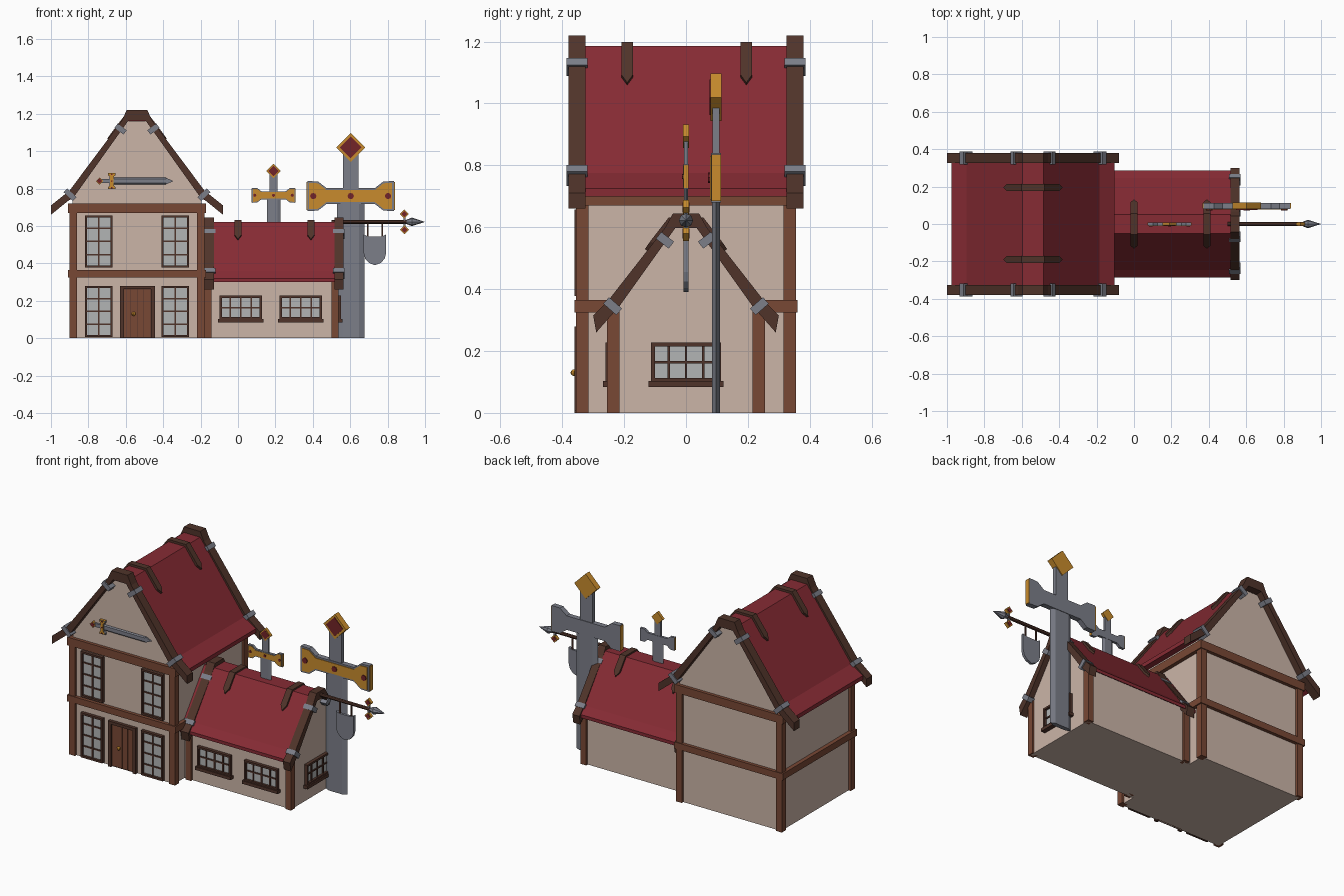
import bpy, bmesh, math
from mathutils import Matrix, Vector

if "Cube" in bpy.data.objects:
    bpy.data.objects.remove(bpy.data.objects["Cube"])


def mat(name, r, g, b):
    m = bpy.data.materials.new(name)
    m.diffuse_color = (r, g, b, 1)
    m.use_nodes = True
    m.node_tree.nodes["Principled BSDF"].inputs["Base Color"].default_value = m.diffuse_color
    return m


PLASTER = mat("plaster", .60, .46, .39)
ROOF = mat("roof_red", .24, .024, .034)
BEAM = mat("beam_brown", .19, .065, .035)
DARK = mat("dark_wood", .08, .034, .023)
STEEL = mat("steel", .20, .21, .25)
GOLD = mat("gold", .58, .26, .026)
GEM = mat("gem_red", .17, .017, .021)
GLASS = mat("glass", .45, .46, .46)


def build(name, parts, m, matrix=None):
    """One object from prisms: (2D outline, axis, start, end)."""
    bm = bmesh.new()
    for pts, axis, a, b in parts:
        rings = []
        for t in (a, b):
            co = {'x': lambda u, v: (t, u, v), 'y': lambda u, v: (u, t, v),
                  'z': lambda u, v: (u, v, t)}[axis]
            rings.append([bm.verts.new(co(u, v)) for u, v in pts])
        lo, hi = rings
        n = len(pts)
        bm.faces.new(lo)
        bm.faces.new(hi[::-1])
        for i in range(n):
            j = (i + 1) % n
            bm.faces.new((lo[i], hi[i], hi[j], lo[j]))
    if matrix:
        bm.transform(matrix)
    bmesh.ops.recalc_face_normals(bm, faces=bm.faces)
    return finish(name, bm, m)


def finish(name, bm, m):
    me = bpy.data.meshes.new(name)
    bm.to_mesh(me)
    bm.free()
    me.materials.append(m)
    ob = bpy.data.objects.new(name, me)
    bpy.context.collection.objects.link(ob)
    return ob


def box(x0, x1, y0, y1, z0, z1):
    return ([(x0, y0), (x1, y0), (x1, y1), (x0, y1)], 'z', z0, z1)


def ngon(x, z, r, n, turn=0):
    return [(x + r * math.cos(turn + math.tau * i / n),
             z + r * math.sin(turn + math.tau * i / n)) for i in range(n)]


def closed(half, c):
    return [(c + d, z) for d, z in half] + [(c - d, z) for d, z in reversed(half)]


def strip(outer, inner, c):
    h = outer + inner[::-1]
    return [(c + d, z) for d, z in h] + [(c - d, z) for d, z in reversed(h)]


def strap(name, path, axis, c, t, w):
    """Pointed strap bent over a ridge."""
    line = [(-d, z, k) for d, z, k in reversed(path)] + path
    bm = bmesh.new()
    rows = []
    for d, z, k in line:
        row = []
        for s in (-1, 1):
            o = t + s * k * w
            row.append(bm.verts.new((c + d, o, z) if axis == 'y' else (o, c + d, z)))
        rows.append(row)
    for p, q in zip(rows, rows[1:]):
        bm.faces.new((p[0], p[1], q[1], q[0]))
    bmesh.ops.remove_doubles(bm, verts=bm.verts, dist=1e-5)
    ob = finish(name, bm, DARK)
    mod = ob.modifiers.new("thickness", 'SOLIDIFY')
    mod.thickness, mod.offset = .026, 0


def house(name, axis, c, wall, ends, roof, roof_ends, barge, barges, brackets, straps, strap_path):
    build(name + "_walls", [(closed(wall, c), axis, *ends)], PLASTER)
    build(name + "_roof", [(strip(*roof, c), axis, *roof_ends)], ROOF)
    build(name + "_bargeboards", [(strip(*barge, c), axis, a, b) for a, b in barges], DARK)
    parts = []
    for a, b in barges:
        for d, z, ang, across in brackets:
            for s in (-1, 1):
                u = Vector((math.cos(ang), -math.sin(ang)))
                v = Vector((math.sin(ang), math.cos(ang)))
                p = [Vector((d, z)) + u * i * .014 + v * j * across
                     for i, j in ((-1, -1), (1, -1), (1, 1), (-1, 1))]
                parts.append(([(c + s * q.x, q.y) for q in p], axis, a - .007, b + .007))
    build(name + "_brackets", parts, STEEL)
    for i, t in enumerate(straps):
        strap(f"{name}_ridge_strap_{i}", strap_path, axis, c, t, .019)


# Tall house and low side wing
house("main", 'y', -.54, [(.05, 1.16), (.345, .755), (.345, 0)], (-.34, .34),
      ([(.055, 1.185), (.355, .775), (.435, .725)], [(.05, 1.155), (.34, .75), (.435, .70)]),
      (-.33, .33),
      ([(.055, 1.22), (.08, 1.165), (.36, .79), (.46, .71)],
       [(.045, 1.165), (.33, .765), (.46, .66)]),
      [(-.38, -.325), (.325, .38)],
      [(.088, 1.118, .93, .03), (.358, .767, .8, .034)], (-.19, .195),
      [(.055, 1.187, 1), (.13, 1.086, 1), (.148, 1.06, 0)])
house("wing", 'x', 0, [(.045, .605), (.24, .34), (.24, 0)], (-.2, .53),
      ([(.05, .622), (.245, .36), (.285, .32)], [(.045, .60), (.235, .335), (.285, .30)]),
      (-.2, .52),
      ([(.042, .645), (.068, .598), (.25, .365), (.30, .315)],
       [(.035, .597), (.215, .345), (.29, .26)]),
      [(-.18, -.127), (.515, .563)],
      [(.068, .558, .92, .026), (.237, .345, .85, .028)], (0, .39),
      [(.05, .62, 1), (.105, .547, 1), (.122, .522, 0)])

# Timber posts and bands
build("main_posts", [box(x, x + .04, y, y + .04, 0, .72)
                     for x in (-.90, -.22) for y in (-.355, .315)], BEAM)
build("main_bands", [box(-.91, -.172, -.36, .36, z0, z1)
                     for z0, z1 in ((.325, .365), (.67, .72))], BEAM)
build("wing_posts", [box(x, x + .038, y, y + .04, 0, .335)
                     for x in (-.18, .50) for y in (-.255, .215)], BEAM)


def window(name, face, plane, c, w, z0, z1, cols, rows, sill):
    def bar(u0, u1, depth, a, b):
        if face == 'front':
            return box(c + u0, c + u1, plane - depth, plane + .01, a, b)
        return box(plane - .01, plane + depth, c + u0, c + u1, a, b)
    f = .012
    parts = [bar(-w, -w + f, .02, z0, z1), bar(w - f, w, .02, z0, z1),
             bar(-w, w, .02, z0, z0 + f), bar(-w, w, .02, z1 - f, z1)]
    for i in range(1, cols):
        u = -w + 2 * w * i / cols
        parts.append(bar(u - .004, u + .004, .012, z0, z1))
    for i in range(1, rows):
        z = z0 + (z1 - z0) * i / rows
        parts.append(bar(-w, w, .012, z - .004, z + .004))
    if sill:
        parts.append(bar(-w - .008, w + .008, .028, z0 - .016, z0 + .003))
    build(name + "_frame", parts, DARK)
    build(name + "_glass", [bar(-w + .005, w - .005, .006, z0 + .005, z1 - .005)], GLASS)


for i, x in enumerate((-.745, -.335)):
    window(f"lower_window_{i}", 'front', -.34, x, .074, .006, .28, 2, 4, False)
    window(f"upper_window_{i}", 'front', -.34, x, .074, .377, .657, 2, 4, False)
for i, x in enumerate((.015, .335)):
    window(f"wing_window_{i}", 'front', -.24, x, .113, .10, .227, 4, 2, True)
window("side_window", 'right', .53, 0, .113, .10, .227, 4, 2, True)

# Door
build("door_frame", [box(-.632, -.612, -.36, -.33, 0, .28), box(-.465, -.445, -.36, -.33, 0, .28),
                     box(-.632, -.445, -.36, -.33, .262, .28)], DARK)
build("door_back", [box(-.62, -.455, -.345, -.33, 0, .27)], DARK)
build("door_planks", [box(-.61 + i * .036, -.577 + i * .036, -.353, -.34, .006, .26)
                      for i in range(4)], BEAM)
bpy.ops.mesh.primitive_uv_sphere_add(segments=8, ring_count=6, radius=.011, location=(-.558, -.362, .13))
bpy.context.object.name = "door_knob"
bpy.context.object.data.materials.append(GOLD)


def sword(name, loc, s, length, tip=0, turn=0, gw=1, ys=None):
    """Sword standing point-down, guard at the origin, thin along y."""
    M = (Matrix.Translation(loc) @ Matrix.Rotation(turn, 4, 'Y')
         @ Matrix.Diagonal((s, ys or s, s, 1)))
    L = length / s
    hexa = [(-.0725, 0), (-.045, -.013), (.045, -.013), (.0725, 0), (.045, .013), (-.045, .013)]
    build(name + "_blade", [(hexa, 'z', -L, 0)], STEEL, M)
    if tip:
        build(name + "_tip", [([(-.07, -L), (.07, -L), (0, -L - tip / s)], 'y', -.008, .008)], STEEL, M)
    build(name + "_grip", [box(-.042, .042, -.012, .012, 0, .24)], STEEL, M)

    def guard(k, e):
        r = [(.075, .043 - e), (.13, .043 - e), (.175, .078 - e), (.232 - e, .08 - e)]
        r = [(x * k, z) for x, z in r]
        r = r + [(x, -z) for x, z in reversed(r)]
        return r + [(-x, -z) for x, z in r]
    build(name + "_guard", [(guard(gw, 0), 'y', -.016, .016)], STEEL, M)
    g = .232 * gw
    build(name + "_guard_inlay", [(guard(gw, .01), 'y', -.02, -.01),
                                  box(g, g + .005, -.014, .016, -.075, .075),
                                  box(-g - .005, -g, -.014, .016, -.075, .075)], GOLD, M)
    build(name + "_studs", [(ngon(x * gw, 0, .017, 8), 'y', -.026, -.015)
                            for x in (-.2, 0, .2)], GEM, M)
    build(name + "_pommel", [(ngon(0, .26, .077, 4), 'y', -.018, .018)], GOLD, M)
    build(name + "_pommel_gem", [(ngon(0, .26, .058, 4), 'y', -.021, -.01)], GEM, M)


sword("great_sword", (.6025, .097, .76), 1, .76)
sword("roof_sword", (.19, 0, .764), .5, .2)
sword("wall_sword", (-.675, -.347, .84), .25, .29, .04, -math.pi / 2, .72, .5)


# Spear sign pole with hanging shield
def spin(name, x0, x1, r0, r1, m, n=8):
    bpy.ops.mesh.primitive_cone_add(vertices=n, radius1=r0, radius2=r1, depth=x1 - x0,
                                    location=((x0 + x1) / 2, 0, .622), rotation=(0, math.pi / 2, 0))
    bpy.context.object.name = name
    bpy.context.object.data.materials.append(m)


spin("sign_pole", .50, .925, .0105, .0105, DARK)
spin("spear_collar", .90, .93, .011, .023, STEEL)
spin("spear_point", .93, 1.0, .023, 0, STEEL)
build("spear_crossbar", [box(.884, .896, -.006, .006, .575, .67)], STEEL)
build("spear_diamonds", [(ngon(.89, z, .024, 4), 'y', -.009, .009) for z in (.664, .580)], GOLD)
build("spear_gems", [(ngon(.89, z, .016, 4), 'y', -.012, .012) for z in (.664, .580)], GEM)
build("shield_hangers", [box(x - .004, x + .004, -.004, .004, .54, .625) for x in (.695, .77)], DARK)
half = [(0, .545), (.04, .545), (.06, .555), (.06, .455), (.052, .425), (.032, .403), (0, .39)]
build("hanging_shield", [([(.732 + d, z) for d, z in half]
                          + [(.732 - d, z) for d, z in half[-2:0:-1]], 'y', -.008, .008)], STEEL)
